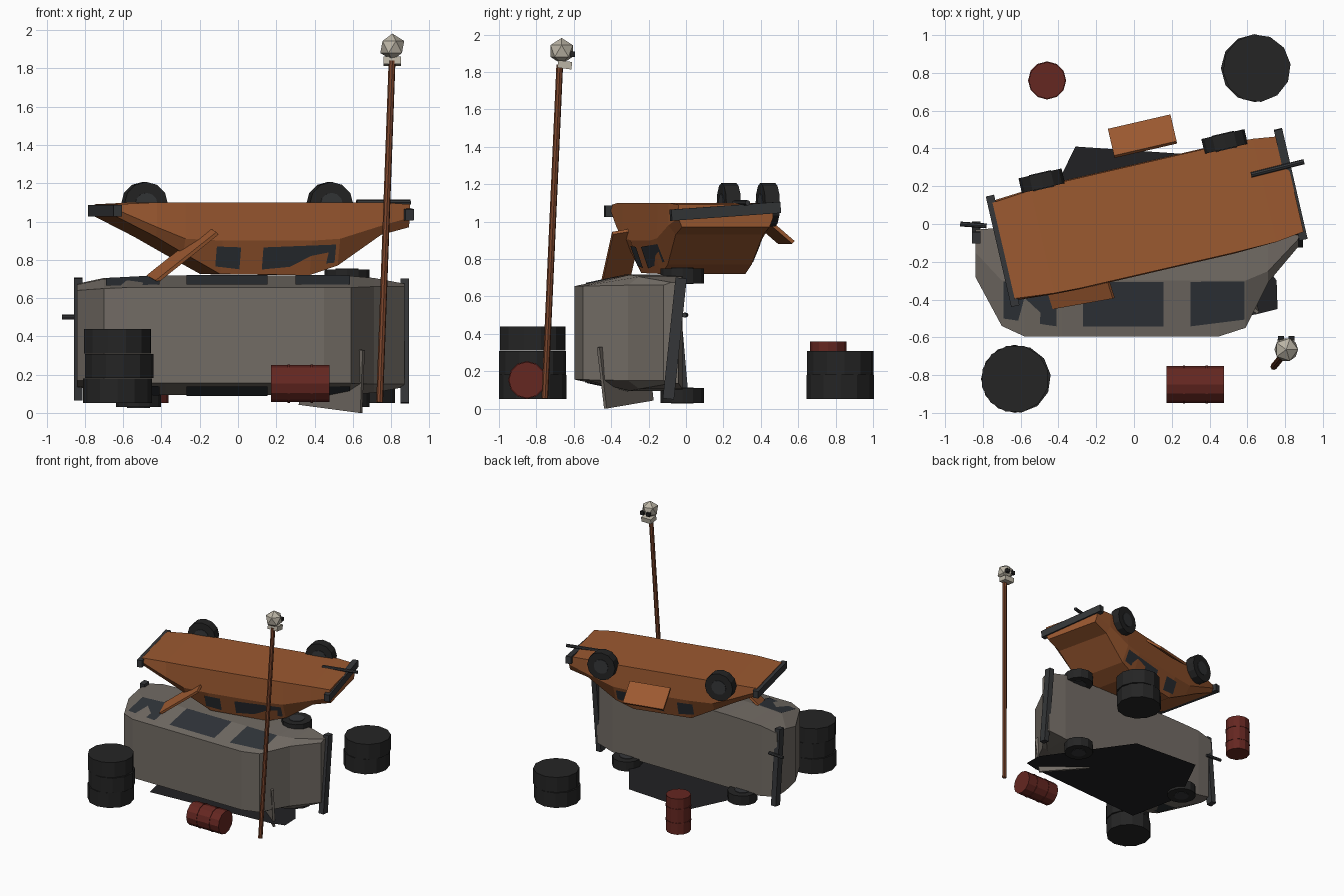
import bpy, bmesh
from math import radians, cos, sin, pi
from mathutils import Matrix, Vector

if "Cube" in bpy.data.objects:
    bpy.data.objects.remove(bpy.data.objects["Cube"])

def mat(name, r, g, b):
    m = bpy.data.materials.new(name)
    m.diffuse_color = (r, g, b, 1)
    m.use_nodes = True
    m.node_tree.nodes["Principled BSDF"].inputs["Base Color"].default_value = m.diffuse_color
    return m

GREY = mat("faded_paint", .17, .15, .13)
RUST = mat("rust_paint", .33, .10, .03)
POLE = mat("rusty_iron", .20, .06, .025)
RED = mat("drum_red", .13, .02, .015)
RUBBER = mat("rubber", .018, .018, .018)
STEEL = mat("dark_steel", .035, .037, .04)
GLASS = mat("dark_glass", .03, .035, .042)
BONE = mat("bone", .50, .46, .38)
OIL = mat("oil", .015, .015, .017)
I = Matrix.Identity(4)

def T(*v):
    return Matrix.Translation(Vector(v))

def R(deg, axis):
    return Matrix.Rotation(radians(deg), 4, axis)

def finish(name, bm, material, M=I, fix=True):
    if fix:
        bmesh.ops.recalc_face_normals(bm, faces=bm.faces)
    me = bpy.data.meshes.new(name)
    bm.to_mesh(me)
    bm.free()
    ob = bpy.data.objects.new(name, me)
    ob.matrix_world = M
    me.materials.append(material)
    bpy.context.collection.objects.link(ob)
    return ob

def box(name, size, M, material):
    bm = bmesh.new()
    bmesh.ops.create_cube(bm, size=1, matrix=Matrix.Diagonal((*size, 1)))
    return finish(name, bm, material, M)

def cyl(name, r, length, M, material, n=12):
    bm = bmesh.new()
    bmesh.ops.create_cone(bm, cap_ends=True, segments=n, radius1=r, radius2=r, depth=length)
    return finish(name, bm, material, M)

def rod(name, a, b, r, material, n=8, M=I):
    a, b = Vector(a), Vector(b)
    q = (b - a).to_track_quat('Z', 'Y').to_matrix().to_4x4()
    return cyl(name, r, (b - a).length, M @ T(*((a + b) / 2)) @ q, material, n)

# station: x, floor h, belt h, top h, floor w, belt w, top w
def lerp_station(st, x):
    for a, b in zip(st, st[1:]):
        if a[0] <= x <= b[0]:
            f = (x - a[0]) / (b[0] - a[0])
            return [p + (q - p) * f for p, q in zip(a, b)]

def car(name, st, M, paint, windows, span, wheels, bumpers):
    # lofted body shell
    bm = bmesh.new()
    rings = []
    for x, h0, h1, h2, w0, w1, w2 in st:
        rings.append([bm.verts.new(p) for p in (
            (x, -w0, h0), (x, -w1, h1), (x, -w2, h2), (x, w2, h2), (x, w1, h1), (x, w0, h0))])
    for a, b in zip(rings, rings[1:]):
        for i in range(6):
            j = (i + 1) % 6
            bm.faces.new((a[i], a[j], b[j], b[i]))
    bm.faces.new(rings[0])
    bm.faces.new(rings[-1])
    finish(name + "_body", bm, paint, M)
    # side windows following the upper body slope
    bm = bmesh.new()
    for x0, x1 in windows:
        for s in (-1, 1):
            q = []
            for x, f in ((x0, span[0]), (x1, span[0]), (x1, span[1]), (x0, span[1])):
                _, _, h1, h2, _, w1, w2 = lerp_station(st, x)
                q.append(bm.verts.new((x, s * (w1 + (w2 - w1) * f + .005), h1 + (h2 - h1) * f)))
            bm.faces.new(q if s < 0 else q[::-1])
    finish(name + "_windows", bm, GLASS, M, False)
    # wheels with hubs
    for i, p in enumerate(wheels):
        W = M @ T(*p) @ R(90, 'X')
        cyl(f"{name}_wheel_{i}", .117, .08, W, RUBBER)
        cyl(f"{name}_hub_{i}", .06, .088, W, STEEL)
    # bumpers
    for i, (p, l, tilt) in enumerate(bumpers):
        box(f"{name}_bumper_{i}", (.045, l, .06), M @ T(*p) @ R(tilt, 'X'), STEEL)

# grey car lying on its side, roof toward the front
MG = T(0, 0, .405) @ R(90, 'X')
car("grey_car", [
    (-.84, .03, .15, .28, .27, .265, .235),
    (-.70, .02, .30, .54, .30, .295, .245),
    (-.58, .02, .30, .595, .305, .305, .25),
    (-.38, .02, .30, .595, .31, .312, .25),
    (.45, .02, .30, .595, .31, .312, .25),
    (.59, .02, .30, .55, .31, .31, .25),
    (.71, .02, .25, .31, .30, .30, .255),
    (.87, .04, .08, .12, .27, .27, .255)],
    MG, GREY, [(-.69, -.41), (-.27, .155), (.30, .585)], (.02, .82),
    [(.57, .305, .02), (.57, -.335, .02), (-.52, -.335, .02)],
    [((-.835, -.02, .045), .64, 5), ((.872, -.03, .06), .65, -6)])
rod("grey_exhaust", (-.92, 0, .5), (-.78, -.01, .5), .013, STEEL)

# rusty crushed car lying upside down on top
MO = T(.05, .03, 1.1) @ R(13, 'Z') @ R(180, 'X')
car("rusty_car", [
    (-.76, .01, .04, .075, .26, .27, .25),
    (-.55, 0, .13, .18, .28, .285, .25),
    (-.40, 0, .19, .265, .285, .29, .24),
    (-.20, 0, .20, .375, .285, .29, .23),
    (.28, 0, .20, .38, .285, .29, .23),
    (.43, 0, .19, .33, .285, .29, .23),
    (.66, 0, .12, .17, .28, .28, .24),
    (.81, .01, .08, .13, .26, .26, .24)],
    MO, RUST, [(-.23, -.10), (.02, .41)], (.2, .85),
    [(-.48, -.315, .01), (.51, -.30, .01)],
    [((-.765, 0, .045), .6, 0), ((.80, 0, .045), .6, 4)])
rod("rusty_exhaust", (.62, .26, 1.1), (.90, .33, 1.1), .014, STEEL)

# torn-off and hanging doors
box("rusty_door_back", (.34, .19, .02), T(.045, .465, .95) @ R(13, 'Z') @ R(-40, 'X'), RUST)
box("rusty_door_front", (.41, .16, .018), T(-.29, -.345, .825) @ R(10, 'Z') @ R(-38, 'Y') @ R(12, 'X'), RUST)
box("grey_door", (.41, .018, .33), T(.49, -.325, .185) @ R(-38, 'Z') @ R(6, 'Y') @ R(4, 'X'), GREY)

# flat oil slick under the wrecks
bm = bmesh.new()
bm.faces.new([bm.verts.new((x, y, .05)) for x, y in (
    (-.31, .41), (-.55, -.08), (-.45, -.55), (.64, -.48), (.76, -.45), (.755, -.30), (.28, .37))])
finish("oil_slick", bm, OIL)

# tyre stacks
for k, (x, y, n) in enumerate(((-.63, -.82, 3), (.64, .825, 2))):
    for i in range(n):
        cyl(f"stack_{k}_tyre_{i}", .18, .128, T(x + (.01 if i == 1 else 0), y, .115 + .13 * i)
            @ R(7 * i, 'Z'), RUBBER)

# drums with raised hoops
for k, M in enumerate((T(-.46, .76, .205), T(.325, -.85, .153) @ R(90, 'Y'))):
    cyl(f"drum_{k}", .097, .305, M, RED)
    for z in (-.06, .06):
        cyl(f"drum_{k}_hoop", .101, .012, M @ T(0, 0, z), RED)

# leaning pole with a skull looking backward
rod("pole", (.74, -.755, .055), (.805, -.675, 1.84), .018, POLE)
bm = bmesh.new()
bmesh.ops.create_icosphere(bm, subdivisions=1, radius=.07)
finish("skull", bm, BONE, T(.806, -.665, 1.912))
box("jaw", (.09, .075, .04), T(.806, -.648, 1.838) @ R(-8, 'X'), BONE)
for s in (-1, 1):
    box("eye_socket", (.03, .025, .03), T(.806 + s * .028, -.605, 1.895), RUBBER)
